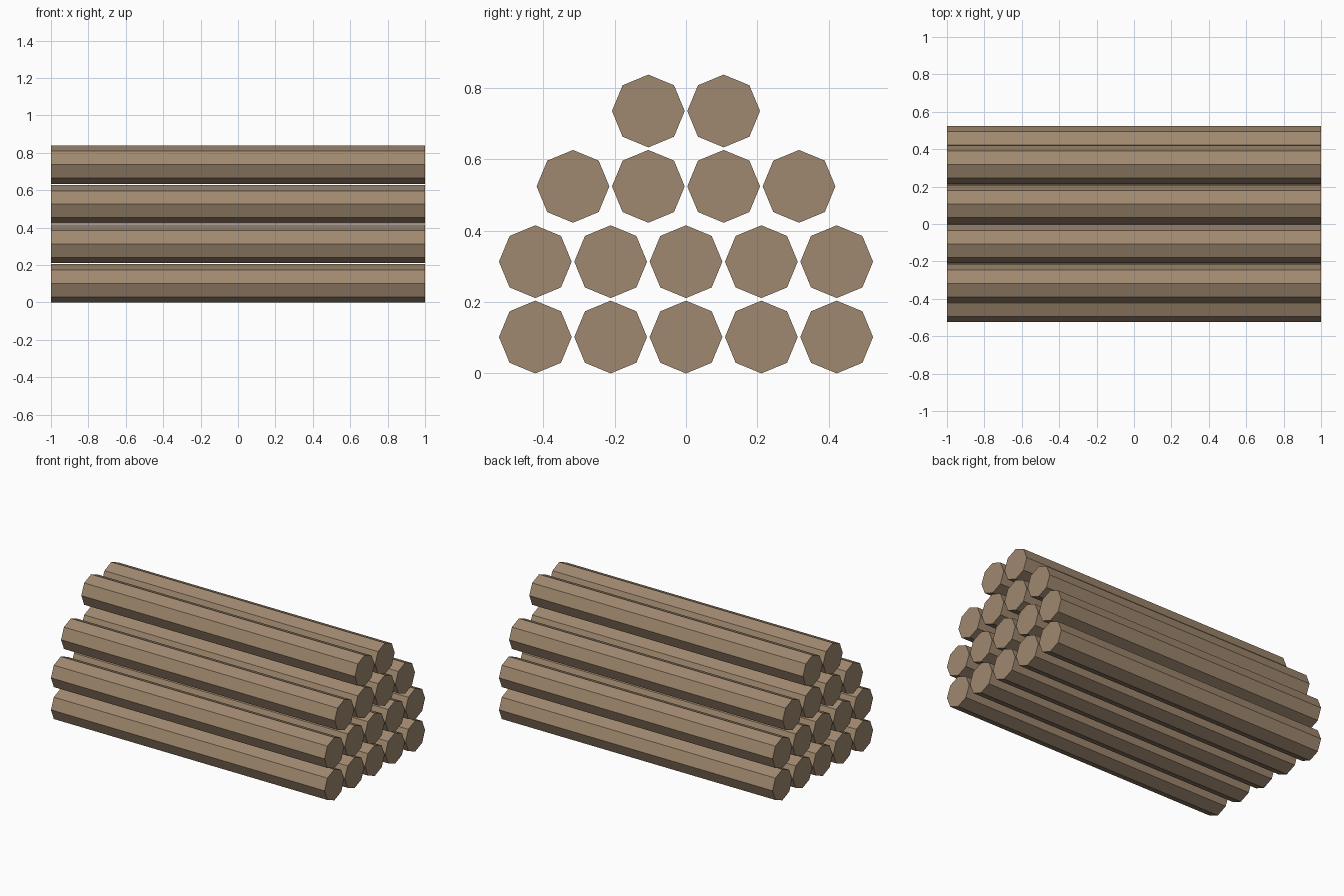
import bpy
from math import pi

if "Cube" in bpy.data.objects:
    bpy.data.objects.remove(bpy.data.objects["Cube"])

RADIUS = 0.102
PITCH = 0.2113
LENGTH = 2.0
ROWS = [5, 5, 4, 2]  # logs per row, bottom to top

bark = bpy.data.materials.new("wood")
bark.diffuse_color = (0.35, 0.25, 0.16, 1)
bark.use_nodes = True
bark.node_tree.nodes["Principled BSDF"].inputs["Base Color"].default_value = bark.diffuse_color


def add_log(name, y, z):
    # eight-sided log lying along x, with corners pointing up and sideways
    bpy.ops.mesh.primitive_cylinder_add(vertices=8, radius=RADIUS, depth=LENGTH,
                                        location=(0, y, z), rotation=(0, pi / 2, 0))
    log = bpy.context.object
    log.name = name
    log.data.materials.append(bark)


# stacked rows, each centred on y = 0
for row, count in enumerate(ROWS):
    for i in range(count):
        add_log(f"log_row{row + 1}_{i + 1}",
                (i - (count - 1) / 2) * PITCH,
                RADIUS + row * PITCH)
